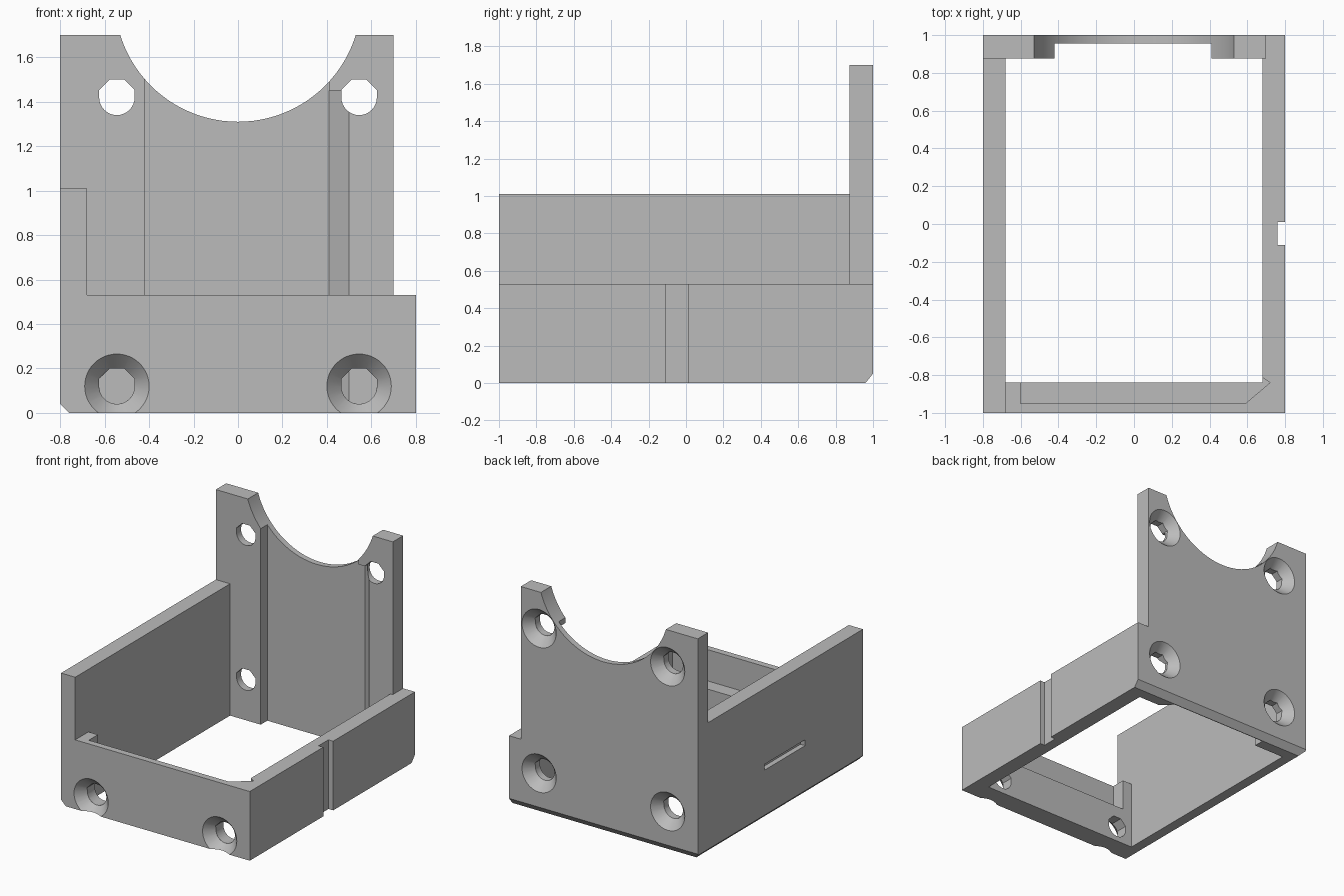
import bpy
import bmesh
from math import pi, sin, cos, radians
from mathutils import Matrix, Vector

old = bpy.data.objects.get("Cube")
if old:
    bpy.data.objects.remove(old, do_unlink=True)

grey = bpy.data.materials.new("plain grey")
grey.use_nodes = True
colour = (0.5, 0.5, 0.5, 1)
grey.diffuse_color = colour
grey.node_tree.nodes["Principled BSDF"].inputs["Base Color"].default_value = colour


def make_object(name, bm):
    bmesh.ops.recalc_face_normals(bm, faces=bm.faces)
    mesh = bpy.data.meshes.new(name)
    bm.to_mesh(mesh)
    bm.free()
    mesh.materials.append(grey)
    obj = bpy.data.objects.new(name, mesh)
    bpy.context.collection.objects.link(obj)
    return obj


def prism(name, points, axis, lo, hi):
    """Extrude a 2D outline along an axis (outline uses the other two, in order)."""
    bm = bmesh.new()
    verts = []
    for p in points:
        co = list(p)
        co.insert("xyz".index(axis), lo)
        verts.append(bm.verts.new(co))
    face = bm.faces.new(verts)
    geom = bmesh.ops.extrude_face_region(bm, geom=[face])["geom"]
    step = Vector([hi - lo if a == axis else 0 for a in "xyz"])
    bmesh.ops.translate(bm, verts=[v for v in geom if isinstance(v, bmesh.types.BMVert)], vec=step)
    return make_object(name, bm)


def box(name, x, y, z):
    return prism(name, [(x[0], y[0]), (x[1], y[0]), (x[1], y[1]), (x[0], y[1])], "z", *z)


def cut(cutter):
    cutter.hide_render = True
    mod = body.modifiers.new(cutter.name, "BOOLEAN")
    mod.operation = "DIFFERENCE"
    mod.solver = "EXACT"
    mod.object = cutter
    bpy.context.view_layer.objects.active = body
    bpy.ops.object.modifier_apply(modifier=mod.name)
    bpy.data.objects.remove(cutter, do_unlink=True)


def screw_hole(x, z, side):
    """Round hole with a faceted top and a countersink on the outer face."""
    r, flat, rim, depth = 0.08, 0.033, 0.145, 0.07
    arc = [(r * cos(a), r * sin(a)) for a in (pi + pi * i / 16 for i in range(17))]
    outline = arc + [(r, flat), (flat, r), (-flat, r), (-r, flat)]
    cut(prism("screw_hole", [(x + u, z + v) for u, v in outline], "y",
              *sorted((side * 0.7, side * 1.1))))
    # The cone starts slightly outside the wall, keeping its slope
    extra = 0.02
    bm = bmesh.new()
    bmesh.ops.create_cone(bm, cap_ends=True, segments=48,
                          radius1=rim + extra * (rim - r) / depth, radius2=r, depth=depth + extra)
    turn = Matrix.Rotation(side * pi / 2, 4, "X")
    shift = Matrix.Translation((x, side * (1 - (depth - extra) / 2), z))
    bmesh.ops.transform(bm, matrix=shift @ turn, verts=bm.verts)
    cut(make_object("countersink", bm))


# Solid block, carved into the bracket
body = box("bracket_body", (-0.8, 0.8), (-1, 1), (0, 1.7))

# Open middle and the stepped wall heights
back = 0.875
cut(box("cavity", (-0.68, 0.68), (-0.84, back), (-1, 3)))
cut(box("above_tall_wall", (-2, 2), (-2, back), (1.01, 3)))
cut(box("above_low_walls", (-0.68, 2), (-2, back), (0.53, 3)))
cut(box("back_wall_shoulder", (0.7, 2), (0.5, 2), (0.53, 3)))

# Recess in the back wall, with a slanted side below the corner block
cut(box("back_recess", (-0.42, 0.41), (0.7, 0.955), (-1, 3)))
cut(prism("slanted_recess", [(0.3, 0.7), (0.5, 0.7), (0.5, back), (0.41, 0.955), (0.3, 0.955)],
          "z", -1, 1.45))

# Pocket above the ledge in the front wall
cut(prism("front_pocket", [(-0.6, -0.95), (0.59, -0.95), (0.72, -0.84), (0.66, -0.8), (-0.6, -0.8)],
          "z", 0.29, 3))

# Large round cut-out at the top of the back wall
circle = [(0.555 * cos(2 * pi * i / 96), 1.865 + 0.555 * sin(2 * pi * i / 96)) for i in range(96)]
cut(prism("round_cutout", circle, "y", 0.5, 1.5))

# Side notch and side slot
cut(box("side_notch", (0.76, 1), (-0.11, 0.01), (-1, 3)))
cut(box("side_slot", (-1, -0.76), (-0.3, 0.19), (0.385, 0.43)))

# Chamfers along two bottom edges
cut(prism("back_chamfer", [(0.92, -0.05), (1.08, 0.15), (1.08, -0.05)], "x", -2, 2))
cut(prism("side_chamfer", [(-0.88, 0.12), (-0.72, -0.04), (-0.88, -0.04)], "y", -2, 2))

# Screw holes
for x in (-0.545, 0.545):
    screw_hole(x, 0.12, -1)
    for z in (0.31, 1.42):
        screw_hole(x, z, 1)

# Smooth round surfaces, sharp edges elsewhere
bpy.ops.object.select_all(action="DESELECT")
body.select_set(True)
bpy.context.view_layer.objects.active = body
bpy.ops.object.shade_smooth_by_angle(angle=radians(25))
